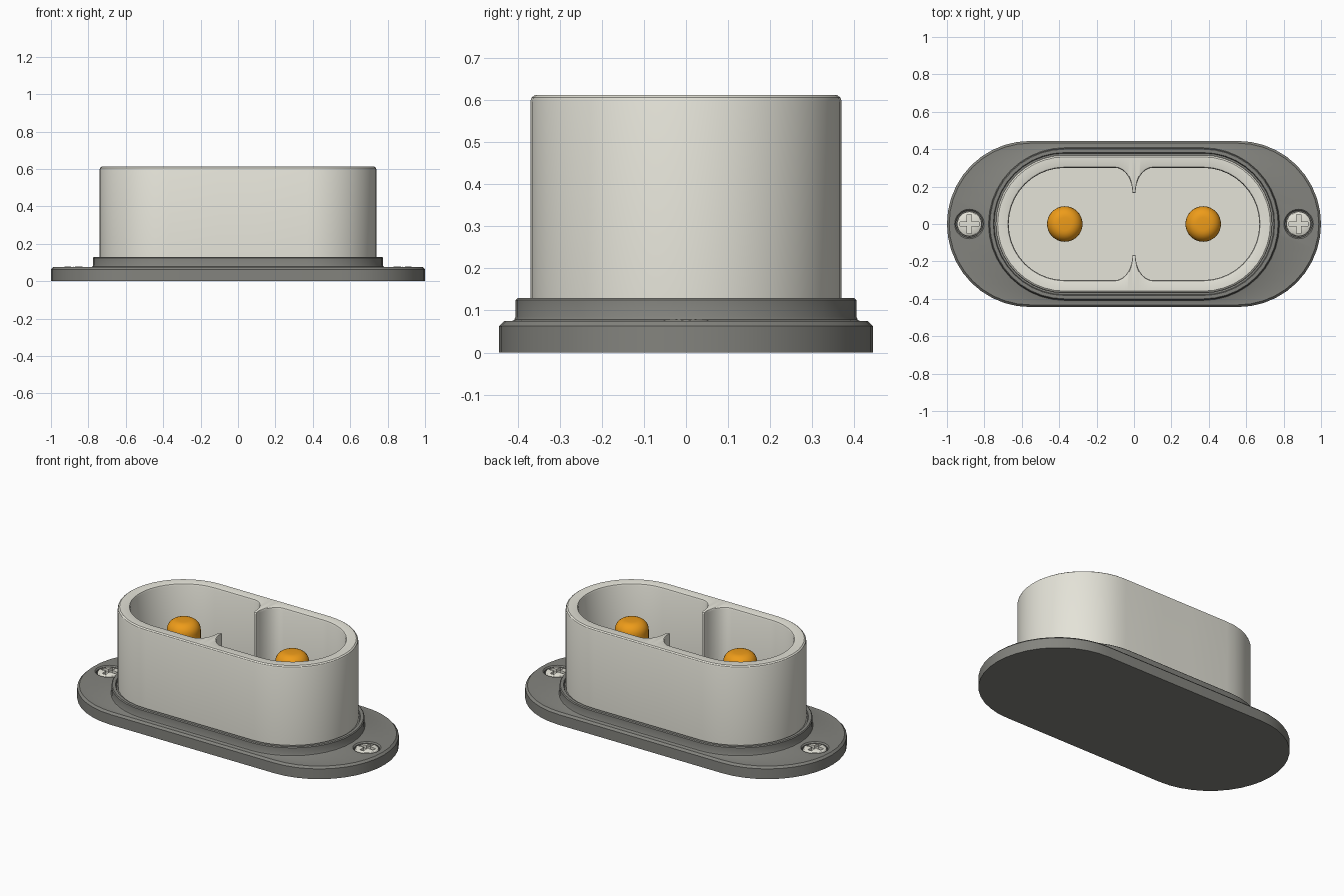
import bpy, bmesh
from math import pi, sin, cos, radians

if "Cube" in bpy.data.objects:
    bpy.data.objects.remove(bpy.data.objects["Cube"])


def material(name, rgb):
    m = bpy.data.materials.new(name)
    m.diffuse_color = (*rgb, 1)
    m.use_nodes = True
    m.node_tree.nodes["Principled BSDF"].inputs["Base Color"].default_value = m.diffuse_color
    return m


DARK = material("dark_grey", (0.23, 0.23, 0.21))
LIGHT = material("off_white", (0.78, 0.77, 0.69))
ORANGE = material("orange", (0.85, 0.33, 0.01))


def oblong(c, r, z, tip=0.0, n=20, k=8):
    """Rounded-end outline; tip > 0 adds pointed ribs at the middle of both sides."""
    half = [(c + r * cos(a), r * sin(a))
            for a in (-pi / 2 + pi * i / n for i in range(n + 1))]
    side = [(0.1 - 0.092 * sin(pi / 2 * i / k), r - tip * (1 - cos(pi / 2 * i / k)))
            for i in range(k + 1)]
    half += side + [(-x, y) for x, y in reversed(side)]
    return [(x, y, z) for x, y in half] + [(-x, -y, z) for x, y in half]


def circle(r, z, n=32):
    return [(r * cos(2 * pi * i / n), r * sin(2 * pi * i / n), z) for i in range(n)]


def skin(name, rings, mat):
    """Join successive rings with quads and cap both ends."""
    bm = bmesh.new()
    loops = [[bm.verts.new(p) for p in ring] for ring in rings]
    n = len(loops[0])
    for a, b in zip(loops, loops[1:]):
        for i in range(n):
            j = (i + 1) % n
            bm.faces.new((a[i], a[j], b[j], b[i]))
    bm.faces.new(loops[0][::-1])
    bm.faces.new(loops[-1])
    bmesh.ops.recalc_face_normals(bm, faces=bm.faces)
    me = bpy.data.meshes.new(name)
    bm.to_mesh(me)
    bm.free()
    ob = bpy.data.objects.new(name, me)
    bpy.context.collection.objects.link(ob)
    me.materials.append(mat)
    return ob


def activate(ob):
    bpy.ops.object.select_all(action='DESELECT')
    ob.select_set(True)
    bpy.context.view_layer.objects.active = ob


def cut(ob, cutter):
    mod = ob.modifiers.new("cut", 'BOOLEAN')
    mod.operation = 'DIFFERENCE'
    mod.solver = 'EXACT'
    mod.object = cutter
    activate(ob)
    bpy.ops.object.modifier_apply(modifier=mod.name)
    bpy.data.objects.remove(cutter)


def box(name, size, loc):
    bpy.ops.mesh.primitive_cube_add(size=1, location=loc)
    ob = bpy.context.object
    ob.name = name
    ob.scale = size
    ob.data.materials.append(LIGHT)
    bpy.context.view_layer.update()
    return ob


# Mounting plate with raised collar
plate = skin("mounting_plate", [oblong(c, r, z) for c, r, z in [
    (0.556, 0.444, 0), (0.556, 0.444, 0.063), (0.556, 0.432, 0.075),
    (0.37, 0.414, 0.075), (0.37, 0.408, 0.078), (0.37, 0.405, 0.085),
    (0.37, 0.405, 0.125), (0.37, 0.400, 0.130),
    (0.37, 0.382, 0.130), (0.37, 0.378, 0.120)]], DARK)

# Open socket shell with two inner ribs
T = 0.135
socket = skin("socket_shell", [oblong(0.37, r, z, t) for r, z, t in [
    (0.37, 0.07, 0), (0.37, 0.597, 0), (0.367, 0.606, 0), (0.359, 0.612, 0),
    (0.312, 0.612, T), (0.304, 0.609, T), (0.300, 0.600, T), (0.300, 0.13, T)]], LIGHT)

parts = [plate, socket]

# Contact pins and mounting screws, one of each per side
for label, s in (("left", -1), ("right", 1)):
    arc = [radians(a) for a in range(0, 91, 15)]
    pin = skin(label + "_pin", [circle(0.095, 0.12)] +
               [circle(0.035 + 0.06 * cos(a), 0.47 + 0.06 * sin(a)) for a in arc], ORANGE)
    pin.location.x = s * 0.37

    hole = skin("hole_cutter", [circle(0.072, 0.04), circle(0.072, 0.068),
                                circle(0.082, 0.078), circle(0.082, 0.1)], DARK)
    hole.location.x = s * 0.88
    hole.hide_render = True
    bpy.context.view_layer.update()
    cut(plate, hole)

    screw = skin(label + "_screw", [circle(r, z) for r, z in [
        (0.066, 0.035), (0.066, 0.066), (0.062, 0.072), (0.05, 0.077),
        (0.03, 0.079), (0.01, 0.080)]], LIGHT)
    screw.location.x = s * 0.88
    bpy.context.view_layer.update()
    for size in ((0.1, 0.024, 0.05), (0.024, 0.1, 0.05)):
        slot = box("slot_cutter", size, (s * 0.88, 0, 0.085))
        slot.hide_render = True
        cut(screw, slot)
    parts += [pin, screw]

for ob in parts:
    activate(ob)
    bpy.ops.object.shade_smooth_by_angle(angle=radians(32))
